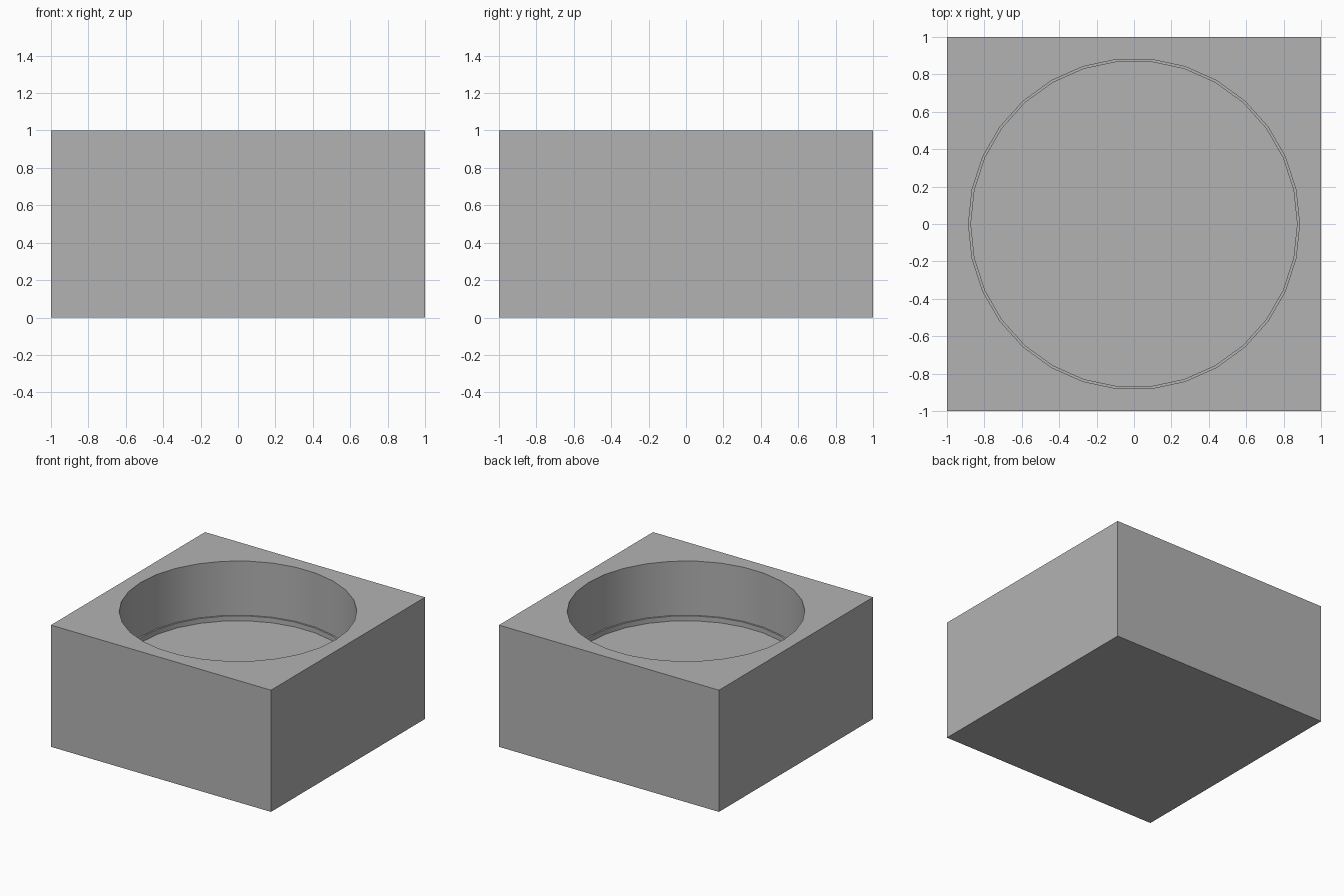
import bpy, bmesh, math

if "Cube" in bpy.data.objects:
    bpy.data.objects.remove(bpy.data.objects["Cube"])

SIDES = 30
RIM_R, FLOOR_R = 0.885, 0.872      # wide bore and slightly narrower seat
LEDGE_Z, FLOOR_Z = 0.555, 0.515    # ledge height and recess floor height

grey = bpy.data.materials.new("plain grey")
grey.diffuse_color = (0.45, 0.45, 0.45, 1)
grey.use_nodes = True
grey.node_tree.nodes["Principled BSDF"].inputs["Base Color"].default_value = grey.diffuse_color

bm = bmesh.new()


def ring(radius, z):
    return [bm.verts.new((radius * math.cos(2 * math.pi * i / SIDES),
                          radius * math.sin(2 * math.pi * i / SIDES), z))
            for i in range(SIDES)]


def square(z):
    return [bm.verts.new((x, y, z)) for x, y in ((-1, -1), (1, -1), (1, 1), (-1, 1))]


def loop_edges(verts):
    return [bm.edges.get((a, b)) or bm.edges.new((a, b))
            for a, b in zip(verts, verts[1:] + verts[:1])]


def bridge(lower, upper):
    n = len(lower)
    for i in range(n):
        j = (i + 1) % n
        bm.faces.new((lower[i], lower[j], upper[j], upper[i]))


# Outer block: base and four sides
base, top = square(0), square(1)
bm.faces.new(base[::-1])
bridge(base, top)

# Stepped round recess: wall, ledge, short wall, floor
rings = [ring(RIM_R, 1), ring(RIM_R, LEDGE_Z), ring(FLOOR_R, LEDGE_Z), ring(FLOOR_R, FLOOR_Z)]
for a, b in zip(rings, rings[1:]):
    bridge(a, b)
bm.faces.new(rings[-1])

# Top face around the opening
bmesh.ops.triangle_fill(bm, use_beauty=True, use_dissolve=False,
                        edges=loop_edges(top) + loop_edges(rings[0]), normal=(0, 0, 1))
bmesh.ops.recalc_face_normals(bm, faces=bm.faces[:])

mesh = bpy.data.meshes.new("recessed_block")
bm.to_mesh(mesh)
bm.free()
mesh.materials.append(grey)
block = bpy.data.objects.new("recessed_block", mesh)
bpy.context.collection.objects.link(block)

# Smooth round walls, sharp corners
bpy.context.view_layer.objects.active = block
block.select_set(True)
bpy.ops.object.shade_smooth_by_angle(angle=math.radians(30))
